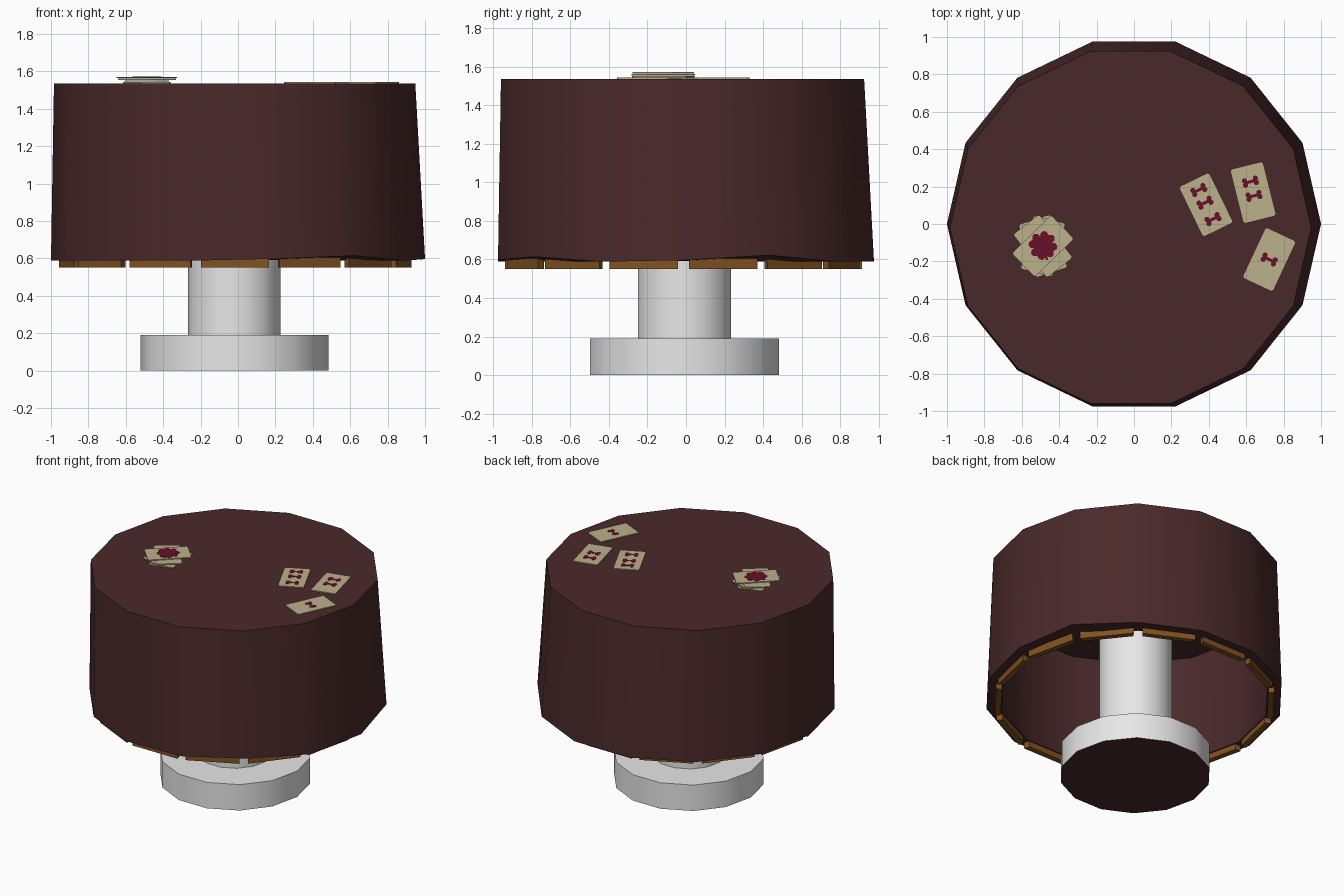
import bpy, bmesh, math
from mathutils import Matrix, Vector

cube = bpy.data.objects.get("Cube")
if cube:
    bpy.data.objects.remove(cube, do_unlink=True)

SIDES = 14
TOP = 1.535


def material(name, rgb):
    m = bpy.data.materials.new(name)
    m.use_nodes = True
    m.diffuse_color = (*rgb, 1)
    m.node_tree.nodes["Principled BSDF"].inputs["Base Color"].default_value = (*rgb, 1)
    return m


maroon = material("maroon cloth", (0.068, 0.022, 0.023))
white = material("pale grey", (0.8, 0.8, 0.8))
wood = material("brown wood", (0.22, 0.085, 0.015))
cream = material("cream card", (0.50, 0.44, 0.26))
crimson = material("crimson ink", (0.14, 0.005, 0.022))


def finish(bm, name, mats, smooth=False):
    bmesh.ops.recalc_face_normals(bm, faces=bm.faces)
    mesh = bpy.data.meshes.new(name)
    bm.to_mesh(mesh)
    bm.free()
    obj = bpy.data.objects.new(name, mesh)
    bpy.context.collection.objects.link(obj)
    for m in mats:
        mesh.materials.append(m)
    if smooth:
        bpy.ops.object.select_all(action="DESELECT")
        obj.select_set(True)
        bpy.context.view_layer.objects.active = obj
        bpy.ops.object.shade_smooth_by_angle(angle=math.radians(35))
    return obj


def lathe(rings):
    """Closed solid from rings of (radius, height, centre x, centre y)."""
    bm = bmesh.new()
    loops = []
    for r, z, cx, cy in rings:
        angles = [math.tau * i / SIDES for i in range(SIDES)]
        loops.append([bm.verts.new((cx + r * math.cos(a), cy + r * math.sin(a), z)) for a in angles])
    for a, b in zip(loops, loops[1:]):
        for i in range(SIDES):
            j = (i + 1) % SIDES
            bm.faces.new((a[i], a[j], b[j], b[i]))
    bm.faces.new(loops[0])
    bm.faces.new(loops[-1])
    return bm, loops


def plate(bm, points, z, height):
    """Extruded flat outline."""
    low = [bm.verts.new((x, y, z)) for x, y in points]
    high = [bm.verts.new((x, y, z + height)) for x, y in points]
    bm.faces.new(low)
    bm.faces.new(high)
    for i in range(len(low)):
        j = (i + 1) % len(low)
        bm.faces.new((low[i], low[j], high[j], high[i]))


def disc(x, y, r, n=12):
    return [(x + r * math.cos(math.tau * i / n), y + r * math.sin(math.tau * i / n)) for i in range(n)]


def rectangle(w, h):
    return [(-w / 2, -h / 2), (w / 2, -h / 2), (w / 2, h / 2), (-w / 2, h / 2)]


def place(bm, x, y, turn):
    bm.transform(Matrix.Translation((x, y, 0)) @ Matrix.Rotation(math.radians(turn), 4, "Z"))


# Draped cloth: hollow drum, with a slightly lifted hem at a few corners
bm, loops = lathe([(0.92, 1.39, -0.017, -0.015), (0.90, 0.592, -0.015, -0.012),
                   (1.0, 0.588, 0, 0), (0.966, TOP, -0.018, -0.018)])
for corner, lift in ((1, 0.034), (12, 0.026), (11, 0.01), (0, 0.008)):
    loops[2][corner].co.z += lift
finish(bm, "tablecloth", [maroon], True)

# Pedestal
bm, _ = lathe([(0.248, 0.19, -0.02, -0.008), (0.248, 1.39, -0.02, -0.008)])
finish(bm, "pedestal_column", [white], True)
bm, _ = lathe([(0.503, 0, -0.018, -0.008), (0.503, 0.19, -0.018, -0.008)])
bm.normal_update()
for f in bm.faces:
    if f.calc_center_median().z < 0.01:
        f.material_index = 1
finish(bm, "pedestal_base", [white, maroon], True)

# Wooden slats under the hem, one for each side
for i in range(SIDES):
    a = math.tau * (i + 0.5) / SIDES
    bm = bmesh.new()
    plate(bm, [(0.885, -0.17), (0.925, -0.182), (0.925, 0.182), (0.885, 0.17)], 0.55, 0.055)
    place(bm, -0.016, -0.013, math.degrees(a))
    finish(bm, f"rim_slat_{i + 1}", [wood])


def card(name, x, y, turn, z):
    bm = bmesh.new()
    w, h, c = 0.088, 0.147, 0.008
    corner = [(w, h - c), (w - c, h)]
    pts = corner + [(-px, py) for px, py in reversed(corner)]
    pts += [(-px, -py) for px, py in pts]
    plate(bm, pts, z, 0.007)
    place(bm, x, y, turn)
    finish(bm, name, [cream])


# Dealt cards, each marked with a number of bones
dealt = [(0.385, 0.103, 26, (0.088, 0.012, -0.085)),
         (0.637, 0.168, 14, (0.06, -0.018)),
         (0.723, -0.19, -25, (0.0,))]
for n, (x, y, turn, rows) in enumerate(dealt, 1):
    card(f"dealt_card_{n}", x, y, turn, TOP)
    bm = bmesh.new()
    for row in rows:
        plate(bm, [(px, py + row) for px, py in rectangle(0.06, 0.016)], TOP + 0.007, 0.002)
        for sx in (-1, 1):
            for sy in (-1, 1):
                plate(bm, disc(sx * 0.03, row + sy * 0.012, 0.014), TOP + 0.007, 0.002)
    place(bm, x, y, turn)
    finish(bm, f"bone_marks_{n}", [crimson])

# Untidy pile of cards
for n, turn in enumerate((18, -14, 38, -46)):
    card(f"pile_card_{n + 1}", -0.487, -0.118, turn, TOP + n * 0.0095)

# Four-leaf clover on the top card
pile_top = TOP + 3 * 0.0095 + 0.007
bm = bmesh.new()
for k in range(4):
    spin = Matrix.Rotation(math.tau * k / 4, 2)
    heart = [(0, 0), (0.034, 0.03), (0.042, 0.052), (0.034, 0.07), (0.018, 0.074), (0, 0.064),
             (-0.018, 0.074), (-0.034, 0.07), (-0.042, 0.052), (-0.034, 0.03)]
    plate(bm, [tuple(spin @ Vector(p)) for p in heart], pile_top, 0.002)
plate(bm, [(0, 0), (0.05, -0.062), (0.062, -0.054)], pile_top, 0.002)
place(bm, -0.487, -0.115, -28)
finish(bm, "clover_mark", [crimson])
